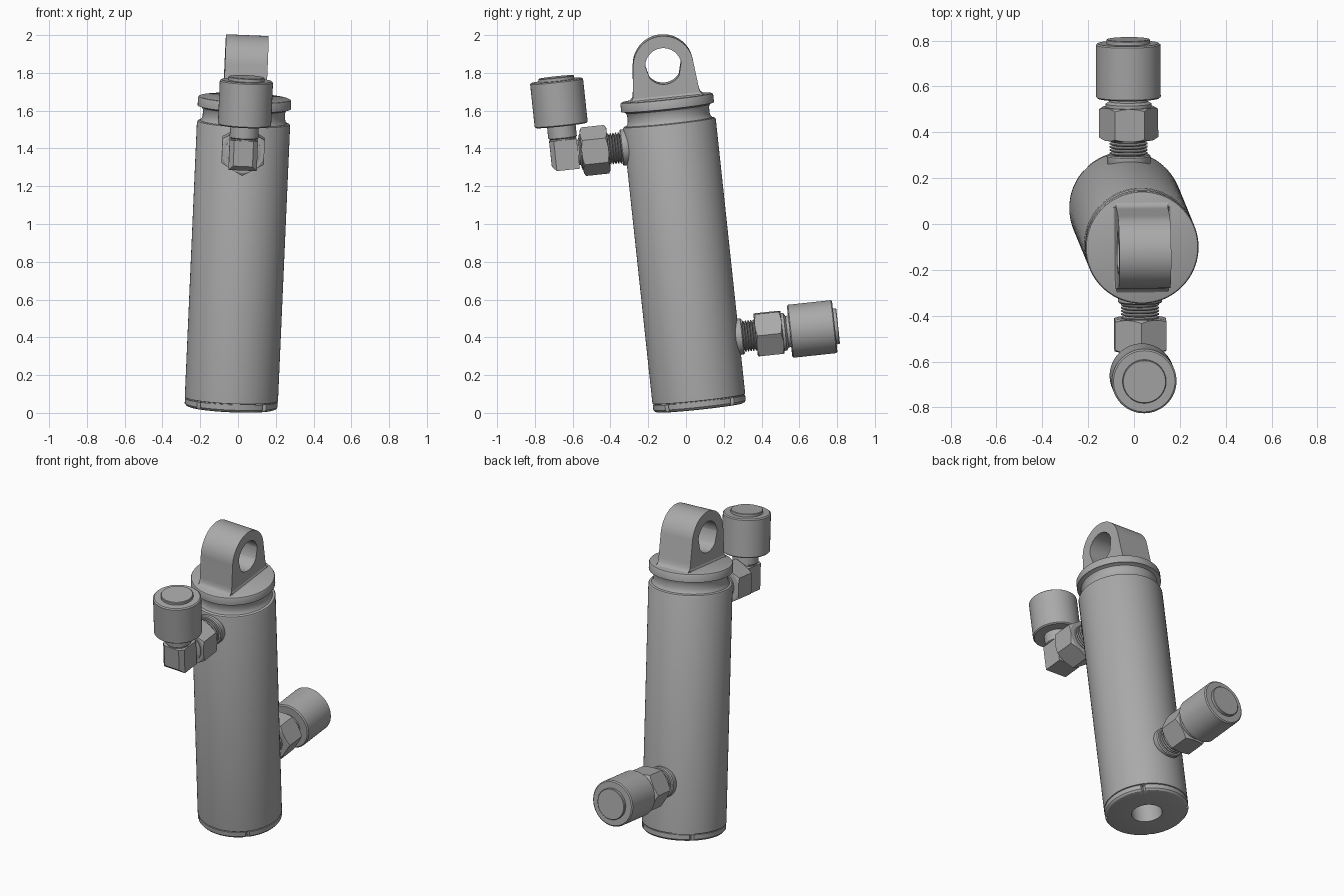
import bpy, bmesh
from math import sin, cos, pi, radians
from mathutils import Matrix, Vector

if "Cube" in bpy.data.objects:
    bpy.data.objects.remove(bpy.data.objects["Cube"], do_unlink=True)

steel = bpy.data.materials.new("grey steel")
steel.use_nodes = True
GREY = (0.4, 0.4, 0.4, 1)
steel.diffuse_color = GREY
steel.node_tree.nodes["Principled BSDF"].inputs["Base Color"].default_value = GREY

# Leaning frame: origin at the bottom centre, local z along the barrel
w = Vector((0.044, -0.107, 1)).normalized()
v = Vector((-0.005, 1, 0.107))
v = (v - w * v.dot(w)).normalized()
u = v.cross(w)
FRAME = Matrix.Translation((-0.037, 0.073, 0.027)) @ Matrix((u, v, w)).transposed().to_4x4()


def finish(name, bm, place=Matrix()):
    """Turn a bmesh into a placed, smooth-shaded object with sharp edges kept."""
    bmesh.ops.remove_doubles(bm, verts=bm.verts, dist=1e-5)
    bmesh.ops.recalc_face_normals(bm, faces=bm.faces)
    bm.transform(FRAME @ place)
    mesh = bpy.data.meshes.new(name)
    bm.to_mesh(mesh)
    bm.free()
    mesh.materials.append(steel)
    mesh.shade_smooth()
    mesh.set_sharp_from_angle(angle=radians(30))
    obj = bpy.data.objects.new(name, mesh)
    bpy.context.collection.objects.link(obj)
    return obj


def skin(bm, rings):
    """Join consecutive closed rings of points with quads."""
    rows = [[bm.verts.new(p) for p in ring] for ring in rings]
    n = len(rows[0])
    for a, b in zip(rows, rows[1:]):
        for i in range(n):
            j = (i + 1) % n
            bm.faces.new((a[i], a[j], b[j], b[i]))
    return rows


def lathe(name, profile, place=Matrix(), steps=64, radius=lambda r, a: r):
    """Spin (radius, height) points around local z."""
    bm = bmesh.new()
    angles = [2 * pi * i / steps for i in range(steps)]
    skin(bm, [[(radius(r, a) * cos(a), radius(r, a) * sin(a), z) for a in angles]
              for r, z in profile])
    return finish(name, bm, place)


def hex_nut(name, z0, z1, flat, phase, place):
    """Hexagon with conically chamfered ends."""
    bm = bmesh.new()
    angles = [2 * pi * i / 48 for i in range(48)]

    def ring(z, way):
        points = []
        for a in angles:
            r = flat / cos(a % (pi / 3) - pi / 6) if way else flat
            points.append((r * cos(a + phase), r * sin(a + phase), z + way * 0.58 * (r - flat)))
        return points

    rows = skin(bm, [ring(z0, 0), ring(z0, 1), ring(z1, -1), ring(z1, 0)])
    bm.faces.new(rows[0])
    bm.faces.new(rows[-1])
    return finish(name, bm, place)


# Bottom cap with a central bore and four rim notches
def notch(r, a):
    off = abs((a - pi / 4 + pi / 4) % (pi / 2) - pi / 4)
    return min(r, 0.226) if off < 0.04 else r


lathe("bottom_cap", [(0, 0.2), (0.09, 0.2), (0.09, 0), (0.226, 0), (0.238, 0.004),
                     (0.246, 0.014), (0.246, 0.042), (0.225, 0.042)], steps=120, radius=notch)

# Barrel
lathe("barrel", [(0.2, 0.04), (0.239, 0.04), (0.239, 0.046), (0.247, 0.048),
                 (0.247, 1.512), (0.243, 1.52), (0.236, 1.524), (0.2, 1.524)], steps=96)

# Head: recessed neck and collar
lathe("head_collar", [(0.232, 1.52), (0.222, 1.534), (0.218, 1.55), (0.218, 1.58),
                      (0.224, 1.594), (0.236, 1.6), (0.247, 1.602), (0.247, 1.643),
                      (0.243, 1.65), (0.236, 1.653), (0, 1.653)], steps=96)

# Mounting eye: rounded lug with flared foot and a round cross hole
EYE = Vector((0, 1.825))
ROUND, HOLE, HALF = 0.16, 0.096, 0.113
arc = [EYE + Vector((sin(a), cos(a))) * ROUND for a in (radians(-84 + 4 * i) for i in range(43))]
side = [Vector((0.174, 1.7)), Vector((0.178, 1.675)), Vector((0.186, 1.66)), Vector((0.198, 1.652))]
foot = [Vector((0.198 - 0.396 * i / 16, 1.64)) for i in range(17)]
outline = arc + side + foot + [Vector((-p.x, p.y)) for p in reversed(side)]
hole = [EYE + (p - EYE).normalized() * HOLE for p in outline]
bm = bmesh.new()
loops = [(outline, -HALF), (outline, HALF), (hole, HALF), (hole, -HALF), (outline, -HALF)]
skin(bm, [[(x, p.x, p.y) for p in loop] for loop, x in loops])
finish("mounting_eye", bm)

# Small fillets where the lug's flat sides meet the collar
for sign, label in ((-1, "right"), (1, "left")):
    bm = bmesh.new()
    section = [(HALF - 0.01, 1.645), (HALF + 0.014, 1.652), (HALF + 0.005, 1.657), (HALF, 1.668),
               (HALF - 0.01, 1.668)]
    rows = skin(bm, [[(sign * x, y, z) for x, z in section] for y in (-0.178, 0.178)])
    for row in rows:
        bm.faces.new(row)
    finish("eye_fillet_" + label, bm)


# Port fittings
def port(label, place, phase):
    """Seal ring, threaded stub and hexagon nut pointing along local z."""
    lathe(label + "_seal_ring", [(0.09, 0.22), (0.096, 0.235), (0.096, 0.262), (0.09, 0.268),
                                 (0.06, 0.268)], place)
    thread = [(0.07, 0.26)]
    for i in range(5):
        z = 0.268 + 0.014 * i
        thread += [(0.07, z), (0.083, z + 0.005), (0.083, z + 0.009)]
    lathe(label + "_thread", thread + [(0.07, 0.34)], place)
    hex_nut(label + "_nut", 0.335, 0.478, 0.112, phase, place)


def coupling(label, start, place):
    """Cylindrical cap with a raised end disc."""
    profile = [(0, 0), (0.134, 0), (0.141, 0.006), (0.141, 0.234), (0.134, 0.24), (0.095, 0.24),
               (0.095, 0.255), (0.092, 0.258), (0, 0.258)]
    lathe(label + "_coupling", [(r, z + start) for r, z in profile], place)


# Lower port at the back, straight
rear = Matrix.Translation((0, 0, 0.352)) @ Matrix.Rotation(-pi / 2, 4, "X")
port("rear", rear, 0)
lathe("rear_neck", [(0.1, 0.475), (0.1, 0.492), (0.084, 0.502), (0.084, 0.52)], rear)
coupling("rear", 0.516, rear)

# Upper port at the front, with an elbow turning upward
front = Matrix.Translation((0, 0, 1.415)) @ Matrix.Rotation(pi / 2, 4, "X")
port("front", front, pi / 6)
lathe("front_neck", [(0.095, 0.47), (0.095, 0.482), (0.068, 0.49), (0.068, 0.51)], front)
riser = Matrix.Translation((0, -0.57, 0))
lathe("elbow_neck", [(0.068, 1.48), (0.068, 1.497), (0.076, 1.502), (0.076, 1.57)], riser)
coupling("front", 1.566, riser)

# Elbow block, outer upright edges and outer bottom edge chamfered
bm = bmesh.new()
bmesh.ops.create_cube(bm, size=1)
bmesh.ops.scale(bm, vec=(0.15, 0.146, 0.16), verts=bm.verts)
outer = [e for e in bm.edges if all(p.co.y < 0 for p in e.verts)
         and not all(p.co.z > 0 for p in e.verts)]
bmesh.ops.bevel(bm, geom=outer, offset=0.024, segments=1, affect="EDGES")
finish("elbow_block", bm, Matrix.Translation((0, -0.57, 1.411)))
